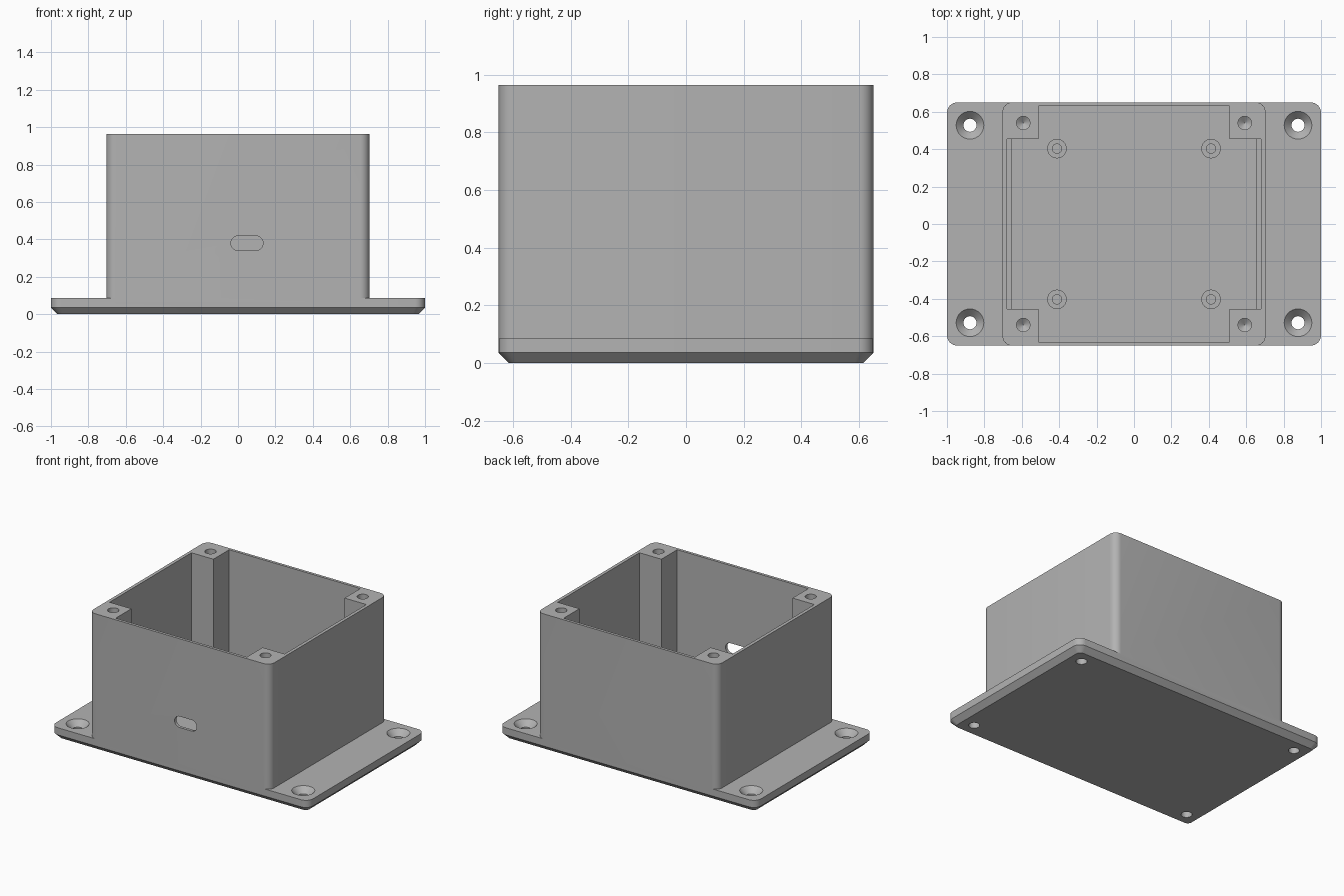
import bpy, bmesh, math

if "Cube" in bpy.data.objects:
    bpy.data.objects.remove(bpy.data.objects["Cube"])

grey = bpy.data.materials.new("plain grey")
grey.diffuse_color = (0.45, 0.45, 0.45, 1)
grey.use_nodes = True
grey.node_tree.nodes["Principled BSDF"].inputs["Base Color"].default_value = grey.diffuse_color


def loft(name, rings):
    """Closed solid through a list of equal-length point rings."""
    bm = bmesh.new()
    loops = [[bm.verts.new(p) for p in ring] for ring in rings]
    n = len(loops[0])
    for a, b in zip(loops, loops[1:]):
        for i in range(n):
            j = (i + 1) % n
            bm.faces.new((a[i], a[j], b[j], b[i]))
    bm.faces.new(loops[0][::-1])
    bm.faces.new(loops[-1])
    bmesh.ops.recalc_face_normals(bm, faces=bm.faces[:])
    mesh = bpy.data.meshes.new(name)
    bm.to_mesh(mesh)
    bm.free()
    mesh.materials.append(grey)
    obj = bpy.data.objects.new(name, mesh)
    bpy.context.collection.objects.link(obj)
    return obj


def rounded(hx, hy, r, z, steps=8):
    """Rounded rectangle ring at height z."""
    pts = []
    for q, (sx, sy) in enumerate(((1, 1), (-1, 1), (-1, -1), (1, -1))):
        for i in range(steps + 1):
            a = math.pi / 2 * (q + i / steps)
            pts.append((sx * (hx - r) + r * math.cos(a),
                        sy * (hy - r) + r * math.sin(a), z))
    return pts


def lathe(name, x, y, profile, n=32):
    """Round solid from (radius, height) pairs."""
    return loft(name, [[(x + r * math.cos(2 * math.pi * i / n),
                         y + r * math.sin(2 * math.pi * i / n), z)
                        for i in range(n)] for r, z in profile])


def combine(target, tool, operation):
    mod = target.modifiers.new(operation, 'BOOLEAN')
    mod.operation, mod.solver, mod.object = operation, 'EXACT', tool
    bpy.context.view_layer.objects.active = target
    bpy.ops.object.modifier_apply(modifier=mod.name)
    bpy.data.objects.remove(tool)


def corners(x, y):
    return [(sx * x, sy * y) for sx in (-1, 1) for sy in (-1, 1)]


def cavity(hx, z0, z1):
    """Inner space with notches that leave the four corner posts."""
    q = [(hx, 0.455), (0.51, 0.455), (0.51, 0.63)]
    outline = (q + [(-x, y) for x, y in q[::-1]]
               + [(-x, -y) for x, y in q] + [(x, -y) for x, y in q[::-1]])
    return loft("cavity_cutter", [[(x, y, z) for x, y in outline] for z in (z0, z1)])


# Flanged base with chamfered underside, and the tower on top of it
case = loft("enclosure", [rounded(0.965, 0.615, 0.03, 0),
                          rounded(1, 0.65, 0.055, 0.036),
                          rounded(1, 0.65, 0.055, 0.086)])
combine(case, loft("tower", [rounded(0.703, 0.65, 0.05, z) for z in (0.06, 0.965)]), 'UNION')

# Inner space, slightly narrower at the floor
combine(case, cavity(0.68, 0.086, 1.1), 'DIFFERENCE')
combine(case, cavity(0.652, 0.045, 0.2), 'DIFFERENCE')

# Countersunk mounting holes in the flange
for x, y in corners(0.877, 0.528):
    combine(case, lathe("mount_cutter", x, y, [(0.035, -0.1), (0.035, 0.046),
                                               (0.074, 0.086), (0.074, 0.2)]), 'DIFFERENCE')

# Lid screw holes with drill-point ends in the corner posts
for x, y in corners(0.592, 0.54):
    combine(case, lathe("screw_cutter", x, y, [(0.001, 0.62), (0.036, 0.645),
                                               (0.036, 1.1)]), 'DIFFERENCE')

# Cable slot through the front wall
slot = []
for side in (1, -1):
    for i in range(13):
        a = math.pi * i / 12 - math.pi / 2
        slot.append((0.048 + side * (0.047 + 0.039 * math.cos(a)),
                     0.38 + side * 0.039 * math.sin(a)))
combine(case, loft("slot_cutter", [[(x, y, z) for x, z in slot]
                                   for y in (-0.8, -0.55)]), 'DIFFERENCE')

# Hollow board standoffs on the floor
standoffs = []
for x, y in corners(0.412, 0.403):
    post = lathe("board_standoff", x, y, [(0.052, 0.04), (0.052, 0.28)])
    combine(post, lathe("pilot_cutter", x, y, [(0.025, 0.1), (0.025, 0.4)]), 'DIFFERENCE')
    standoffs.append(post)

for obj in [case] + standoffs:
    bpy.ops.object.select_all(action='DESELECT')
    obj.select_set(True)
    bpy.context.view_layer.objects.active = obj
    bpy.ops.object.shade_smooth_by_angle(angle=math.radians(30))
